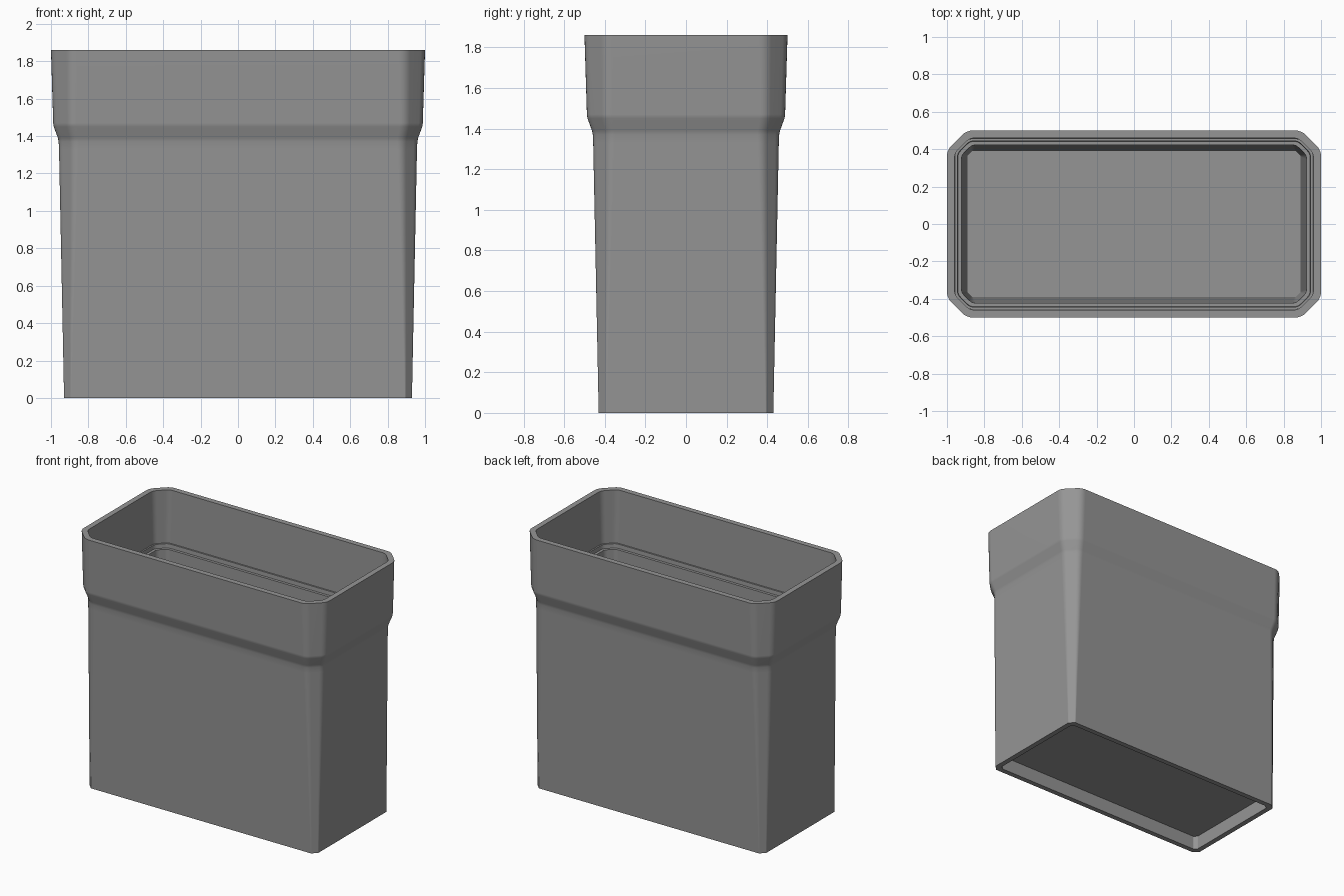
import bpy, bmesh

if "Cube" in bpy.data.objects:
    bpy.data.objects.remove(bpy.data.objects["Cube"])

SEG = 4  # steps in each corner rounding


def ring(inset, z, chamfer, rounding):
    """Rectangle with chamfered corners, each chamfer end softly rounded."""
    hx, hy = 1.0 - inset, 0.5 - inset
    d = rounding * 0.7071
    quarter = []
    # (chamfer end, incoming direction, outgoing direction) for the +x +y corner
    for px, py, ax, ay, bx, by in (
            (hx, hy - chamfer, 0, -rounding, -d, d),
            (hx - chamfer, hy, d, -d, -rounding, 0)):
        for i in range(SEG + 1):
            t = i / SEG
            u, v = (1 - t) ** 2, t ** 2
            quarter.append((px + u * ax + v * bx, py + u * ay + v * by))
    pts = quarter + [(-x, y) for x, y in reversed(quarter)]
    pts += [(-x, -y) for x, y in pts]
    return [(x, y, z) for x, y in pts]


# Section from the recessed underside, up the outside, over the rim, down to the floor:
# inset from the full outline, height, corner chamfer, corner rounding
section = [
    (0.110, 0.10, 0.022, 0.003),   # underside recess
    (0.108, 0.00, 0.022, 0.003),
    (0.070, 0.00, 0.035, 0.003),   # outer wall
    (0.063, 0.35, 0.045, 0.010),
    (0.043, 1.33, 0.078, 0.026),
    (0.041, 1.37, 0.080, 0.028),   # flare to the collar
    (0.037, 1.39, 0.082, 0.028),
    (0.015, 1.45, 0.092, 0.030),
    (0.012, 1.47, 0.093, 0.030),
    (0.000, 1.86, 0.105, 0.034),   # rim
    (0.040, 1.86, 0.082, 0.028),
    (0.045, 1.47, 0.070, 0.024),   # inner ledge with a small step
    (0.056, 1.47, 0.066, 0.022),
    (0.058, 1.44, 0.066, 0.022),
    (0.078, 1.44, 0.055, 0.020),
    (0.110, 0.14, 0.025, 0.004),   # inner floor
]

bm = bmesh.new()
loops = [[bm.verts.new(p) for p in ring(*s)] for s in section]
for a, b in zip(loops, loops[1:]):
    n = len(a)
    for i in range(n):
        j = (i + 1) % n
        bm.faces.new((a[i], a[j], b[j], b[i]))
bm.faces.new(loops[0][::-1])
bm.faces.new(loops[-1])
bmesh.ops.recalc_face_normals(bm, faces=bm.faces)

mesh = bpy.data.meshes.new("bin_body")
bm.to_mesh(mesh)
bm.free()
body = bpy.data.objects.new("bin_body", mesh)
bpy.context.collection.objects.link(body)

# Grey plastic
grey = bpy.data.materials.new("grey_plastic")
grey.diffuse_color = (0.3, 0.3, 0.3, 1)
grey.use_nodes = True
grey.node_tree.nodes["Principled BSDF"].inputs["Base Color"].default_value = grey.diffuse_color
mesh.materials.append(grey)

# Smooth corners and collar, crisp rim and ledge
bpy.context.view_layer.objects.active = body
body.select_set(True)
bpy.ops.object.shade_smooth_by_angle(angle=0.6)
weighted = body.modifiers.new("flat_walls", 'WEIGHTED_NORMAL')
weighted.keep_sharp = True
